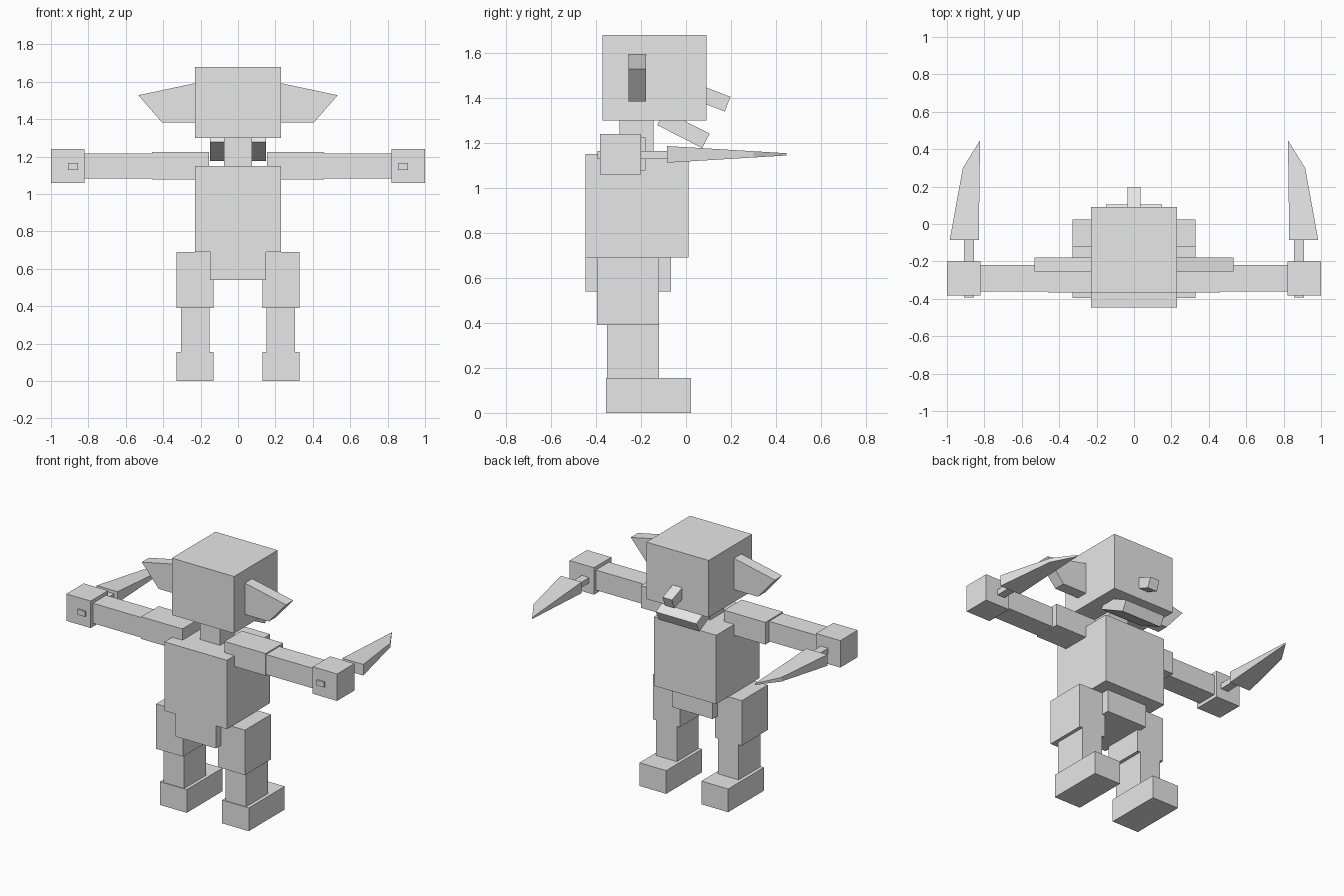
import bpy
import math

if "Cube" in bpy.data.objects:
    bpy.data.objects.remove(bpy.data.objects["Cube"])

grey = bpy.data.materials.new("plain_grey")
grey.diffuse_color = (0.8, 0.8, 0.8, 1)
grey.use_nodes = True
grey.node_tree.nodes["Principled BSDF"].inputs["Base Color"].default_value = grey.diffuse_color


def mesh_object(name, verts, faces):
    mesh = bpy.data.meshes.new(name)
    mesh.from_pydata(verts, [], faces)
    mesh.materials.append(grey)
    obj = bpy.data.objects.new(name, mesh)
    bpy.context.collection.objects.link(obj)
    return obj


def loft(name, lower, upper):
    """Solid between two matching point loops (lower runs counter-clockwise from outside the upper)."""
    n = len(lower)
    faces = [tuple(reversed(range(n))), tuple(range(n, 2 * n))]
    faces += [(i, (i + 1) % n, n + (i + 1) % n, n + i) for i in range(n)]
    return mesh_object(name, lower + upper, faces)


def box(name, x, y, z):
    loop = [(x[0], y[0]), (x[1], y[0]), (x[1], y[1]), (x[0], y[1])]
    return loft(name, [(a, b, z[0]) for a, b in loop], [(a, b, z[1]) for a, b in loop])


def tilted_box(name, half_width, length, thickness, centre, degrees):
    obj = box(name, (-half_width, half_width), (-length / 2, length / 2),
              (-thickness / 2, thickness / 2))
    obj.location = centre
    obj.rotation_euler.x = math.radians(degrees)
    return obj


def mirrored(obj):
    """Add the opposite side across x = 0."""
    mod = obj.modifiers.new("Mirror", 'MIRROR')
    mod.use_mirror_merge = False
    return obj


# Body core
box("head", (-0.23, 0.23), (-0.37, 0.09), (1.30, 1.68))
box("neck", (-0.075, 0.075), (-0.295, -0.145), (1.15, 1.30))
box("torso", (-0.23, 0.23), (-0.447, 0.01), (0.69, 1.15))
box("hips", (-0.15, 0.15), (-0.447, -0.067), (0.54, 0.69))

# Face, on the +y side
tilted_box("jaw", 0.15, 0.2245, 0.072, (0, -0.0115, 1.26), -27)
tilted_box("nose", 0.035, 0.15, 0.07, (0, 0.115, 1.399), -21)

# Ears: flat prisms along y
ear = [(0.23, 1.383), (0.23, 1.592), (0.533, 1.528), (0.407, 1.383)]
mirrored(loft("ears", [(x, -0.255, z) for x, z in ear],
              [(x, -0.178, z) for x, z in ear]))

# Arms
mirrored(box("upper_arms", (0.155, 0.46), (-0.365, -0.18), (1.077, 1.225)))
mirrored(box("forearms", (0.46, 0.82), (-0.36, -0.22), (1.083, 1.217)))
mirrored(box("hands", (0.82, 1.0), (-0.383, -0.2), (1.06, 1.24)))

# Legs
mirrored(box("thighs", (0.13, 0.328), (-0.395, -0.12), (0.39, 0.69)))
mirrored(box("shins", (0.152, 0.305), (-0.35, -0.12), (0.155, 0.39)))
mirrored(box("feet", (0.13, 0.328), (-0.355, 0.023), (0.0, 0.155)))

# Knives: handle through the fist, blade thinning towards the tip
mirrored(box("knife_handles", (0.855, 0.91), (-0.393, -0.08), (1.129, 1.165)))
blade = [(0.83, -0.085), (0.985, -0.085), (0.915, 0.30), (0.823, 0.447)]


def half_thickness(y):
    return 0.037 - 0.032 * (y + 0.085) / 0.532


mirrored(loft("knife_blades",
              [(x, y, 1.149 - half_thickness(y)) for x, y in blade],
              [(x, y, 1.149 + half_thickness(y)) for x, y in blade]))
